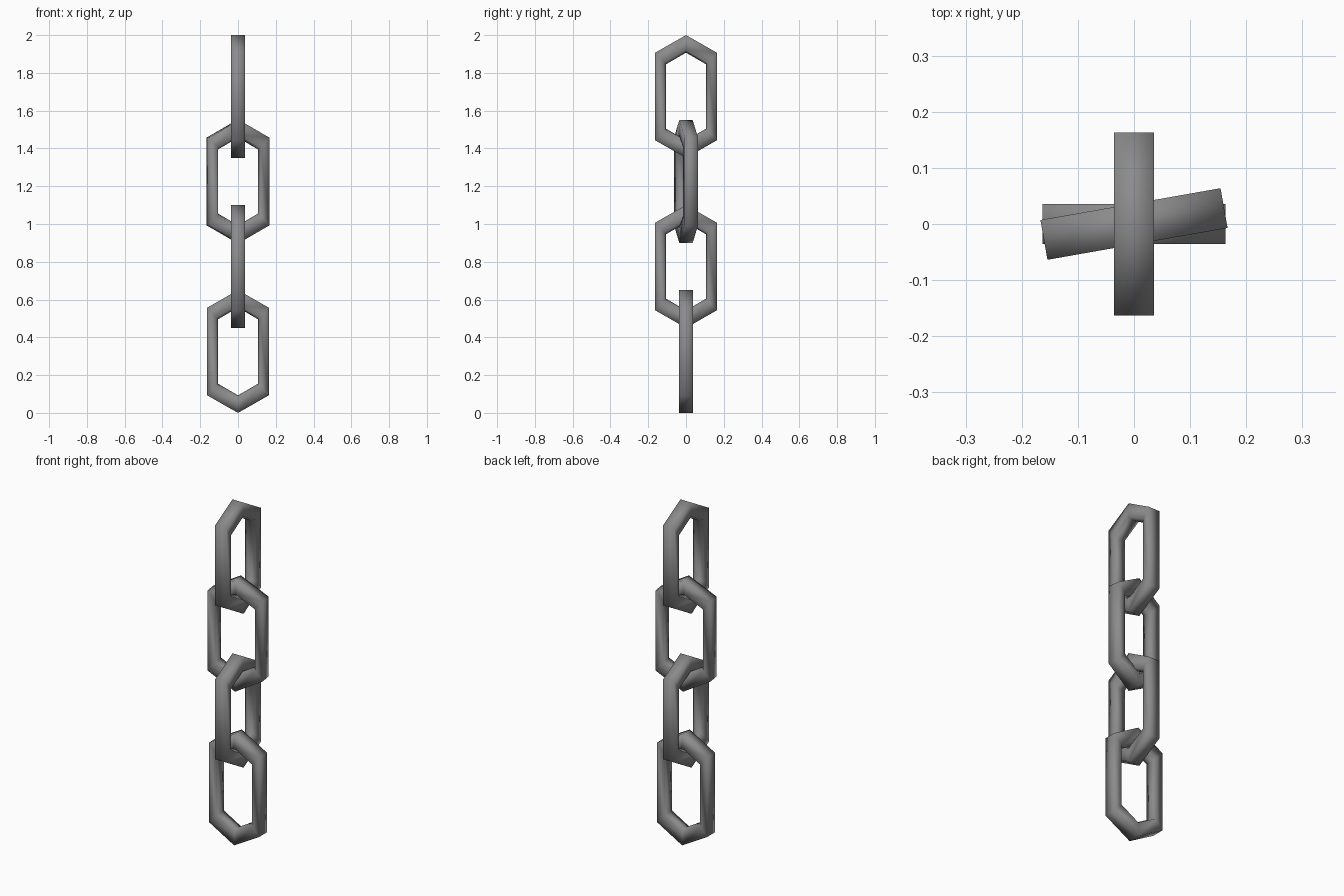
import bpy, bmesh, math

if "Cube" in bpy.data.objects:
    bpy.data.objects.remove(bpy.data.objects["Cube"])

steel = bpy.data.materials.new("grey steel")
steel.diffuse_color = (0.26, 0.26, 0.26, 1)
steel.use_nodes = True
steel.node_tree.nodes["Principled BSDF"].inputs["Base Color"].default_value = steel.diffuse_color

# hexagonal link outline: outer and inner points of each corner (x, z)
OUTER = [(0, 0.325), (0.163, 0.232), (0.163, -0.232),
         (0, -0.325), (-0.163, -0.232), (-0.163, 0.232)]
INNER = [(0, 0.232), (0.107, 0.17), (0.107, -0.17),
         (0, -0.232), (-0.107, -0.17), (-0.107, 0.17)]
# bar section: (fraction from outer to inner, depth)
SECTION = [(0, -0.036), (0, 0.036), (0.85, 0.036), (1, 0), (0.85, -0.036)]


def make_link(name, z, angle):
    bm = bmesh.new()
    rings = []
    for (ox, oz), (ix, iz) in zip(OUTER, INNER):
        rings.append([bm.verts.new((ox + (ix - ox) * t, d, oz + (iz - oz) * t))
                      for t, d in SECTION])
    n = len(SECTION)
    for k in range(6):
        a, b = rings[k], rings[(k + 1) % 6]
        for j in range(n):
            f = bm.faces.new((a[j], a[(j + 1) % n], b[(j + 1) % n], b[j]))
            f.smooth = True
    bmesh.ops.recalc_face_normals(bm, faces=bm.faces)
    me = bpy.data.meshes.new(name)
    bm.to_mesh(me)
    bm.free()
    me.materials.append(steel)
    ob = bpy.data.objects.new(name, me)
    ob.location = (0, 0, z)
    ob.rotation_euler = (0, 0, math.radians(angle))
    bpy.context.collection.objects.link(ob)


# four interlocked links, alternating direction
for i, angle in enumerate((0, 90, 10, 90)):
    make_link(f"chain_link_{i + 1}", 0.325 + 0.45 * i, angle)
